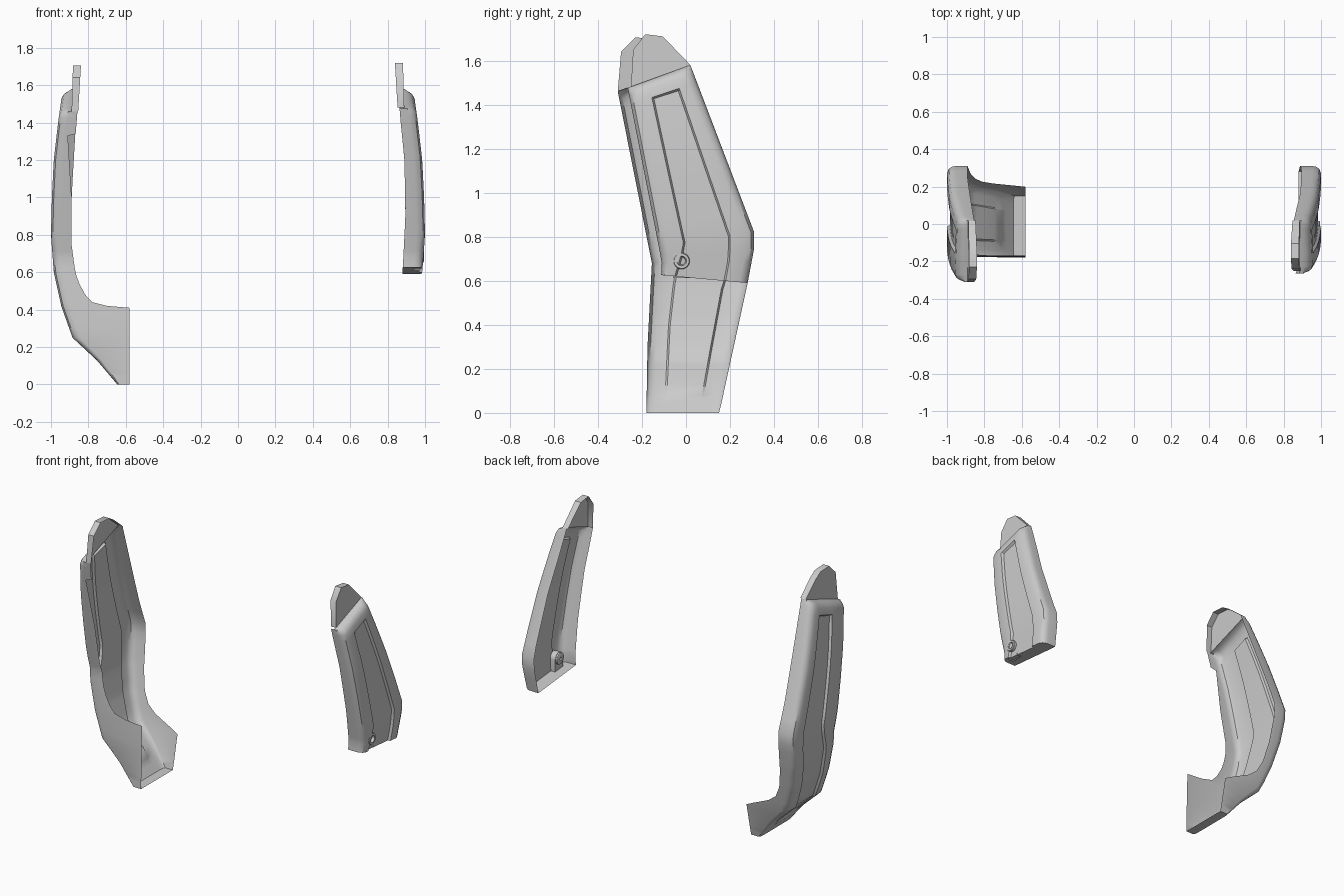
import bpy, bmesh, math

if "Cube" in bpy.data.objects:
    bpy.data.objects.remove(bpy.data.objects["Cube"])

def lerp(keys, v):
    if v <= keys[0][0]:
        return keys[0][1]
    for (a, p), (b, q) in zip(keys, keys[1:]):
        if v <= b:
            return p + (q - p) * (v - a) / (b - a)
    return keys[-1][1]

def finish(name, bm, angle=35):
    bmesh.ops.remove_doubles(bm, verts=bm.verts, dist=0.0002)
    bmesh.ops.recalc_face_normals(bm, faces=bm.faces)
    me = bpy.data.meshes.new(name)
    bm.to_mesh(me)
    bm.free()
    ob = bpy.data.objects.new(name, me)
    bpy.context.collection.objects.link(ob)
    bpy.ops.object.select_all(action='DESELECT')
    ob.select_set(True)
    bpy.context.view_layer.objects.active = ob
    bpy.ops.object.shade_smooth_by_angle(angle=math.radians(angle))
    return ob

def loft(bm, rows, closed=False):
    grid = [[bm.verts.new(p) for p in r] for r in rows]
    for r, s in zip(grid, grid[1:]):
        n = len(r)
        for i in range(n if closed else n - 1):
            j = (i + 1) % n
            bm.faces.new((r[i], r[j], s[j], s[i]))
    return grid

# Outline and profile curves, keyed by height
FRONT = [(0, -.18), (.3, -.175), (.68, -.155), (1.46, -.31)]
BACK = [(0, .15), (.04, .16), (.59, .28), (.75, .31), (.82, .31), (1.58, .02)]
BACK_Z = [(0, 0), (.3, .29), (.63, .59), (.71, .75), (.75, .82), (1.46, 1.58)]
GROOVE_F = [(.08, -.095), (.4, -.08), (.62, -.055), (.74, -.01), (1.385, -.155)]
GROOVE_B = [(.08, .08), (.6, .17), (.69, .2), (.75, .2), (1.385, -.03)]
SKIN_X = [(0, .645), (.13, .755), (.25, .885), (.42, .945), (.6, .985), (.8, 1.0),
          (1.0, .995), (1.2, .985), (1.4, .962), (1.58, .937)]
LEFT_IN_F = [(0, .58), (.41, .58), (.42, .7), (.44, .78), (.5, .835), (.6, .87),
             (.75, .89), (1.0, .89), (1.33, .91), (1.34, .868), (1.5, .855)]
LEFT_IN_B = [(0, .58), (.22, .58), (.32, .8), (.42, .85), (.55, .875),
             (.75, .89), (1.0, .89), (1.34, .87), (1.58, .855)]
RIGHT_IN = [(.6, .88), (.9, .895), (1.2, .89), (1.4, .87), (1.58, .855)]
UPPER = [.63, .68, .71, .75, .82, .9, 1.0, 1.1, 1.2, 1.3, 1.33, 1.34]
LOWER = [.0, .02, .045, .07, .08, .13, .19, .225, .25, .31, .36, .41, .42, .44, .48, .54, .59]

def shell(name, side, zs, inner_f, inner_b, cut, foot_x):
    def row(zf, dip, drop, flat=None):
        zb = lerp(BACK_Z, zf)
        y0, y1 = lerp(FRONT, zf), lerp(BACK, zb)
        g0, g1 = lerp(GROOVE_F, zf), lerp(GROOVE_B, zf)
        yf = y0 + cut
        cols = [(yf, .045), (yf + .004, .026), (yf + .014, .010), (yf + .038, 0), (g0, 0), (g0 + .008, dip),
                (g1 - .008, dip), (g1, 0), (y1 - .038, 0), (y1 - .014, .010), (y1 - .004, .026), (y1, .045)]
        pts = []
        for y, d in cols:
            z = zf + (y - y0) / (y1 - y0) * (zb - zf)
            x = flat or lerp(SKIN_X, z) - min(.045, d + drop) * min(1, .2 + z * 3)
            pts.append((side * x, y, z))
        a, b = pts[0], pts[-1]
        fx = max(flat or 0, 0) and min(flat, lerp(inner_f, a[2])) or lerp(inner_f, a[2])
        return [(side * fx, a[1], a[2])] + pts + [(side * lerp(inner_b, b[2]), b[1], b[2])]
    bm = bmesh.new()
    rows = [row(zs[0], 0 if zs[0] < .08 else .015, 0, foot_x)]
    rows += [row(z, 0 if z < .08 else .015, 0) for z in zs]
    # rounded top end and the ledge that carries the tab
    rows += [row(1.378, .015, 0), row(1.386, 0, 0), row(1.425, 0, 0), row(1.446, 0, .010),
             row(1.456, 0, .026), row(1.46, 0, .045), row(1.46, 0, 0, .885)]
    loft(bm, rows)
    return finish(name, bm)

def tab(name, side, outline):
    bm = bmesh.new()
    g = loft(bm, [[(side * (.89 - .03 * (z - 1.45)), y, z) for y, z in outline],
                  [(side * (.855 - .06 * (z - 1.45)), y, z) for y, z in outline]])
    bm.faces.new(g[0])
    return finish(name, bm)

# Left panel with its foot, and the shorter right panel
shell("left_side_panel", -1, LOWER + UPPER, LEFT_IN_F, LEFT_IN_B, 0, .58)
shell("right_side_panel", 1, UPPER, RIGHT_IN, RIGHT_IN, .045, .88)

# Upper mounting tabs
tab("left_tab", -1, [(-.31, 1.46), (-.295, 1.64), (-.23, 1.705), (-.14, 1.70), (-.09, 1.67), (.02, 1.58)])
tab("right_tab", 1, [(-.25, 1.482), (-.24, 1.65), (-.185, 1.72), (-.105, 1.71), (.02, 1.58)])

# Screw boss on the right panel
BY, BZ = -.02, .69
bm = bmesh.new()
prof = [(.026, .925), (.037, .93), (.037, .99), (.034, .994), (.022, .994), (.017, .975), (.009, .975), (.009, .925), (.026, .925)]
loft(bm, [[(x, BY + r * math.cos(k * math.tau / 24), BZ + r * math.sin(k * math.tau / 24))
           for k in range(24)] for r, x in prof], True)
finish("screw_boss", bm)

# Arched housing behind the boss
bm = bmesh.new()
arch = [(BY + .04, .612)] + [(BY + .04 * math.cos(k * math.pi / 12), BZ + .04 * math.sin(k * math.pi / 12))
                            for k in range(13)] + [(BY - .04, .612)]
g = loft(bm, [[(x, y, z) for y, z in arch] for x in (.975, .94)])
bm.faces.new(g[1])
finish("boss_housing", bm)
